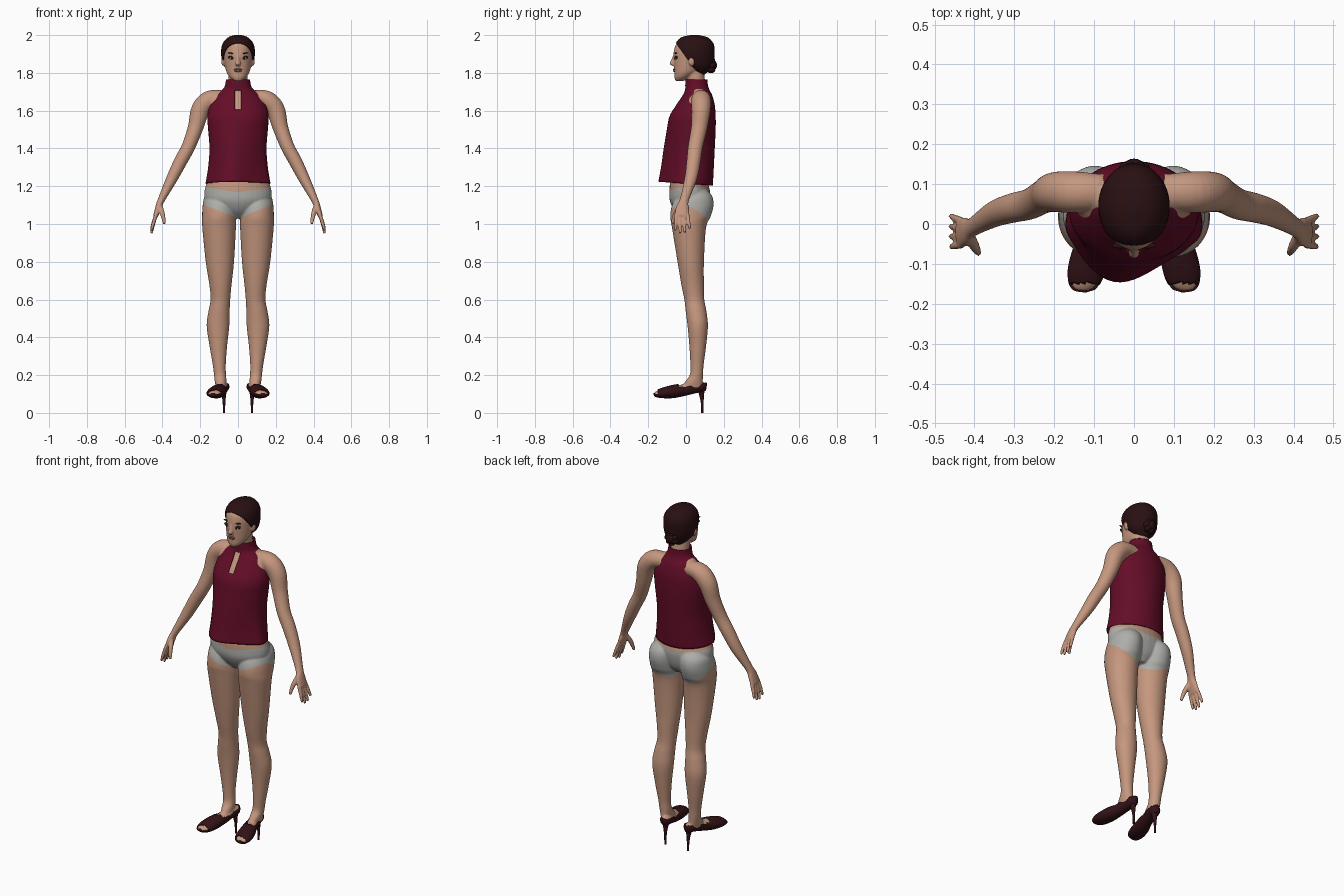
import bpy, bmesh
from math import cos
from mathutils import Vector, Matrix

cube = bpy.data.objects.get("Cube")
if cube:
    bpy.data.objects.remove(cube)

X, Y, Z = Vector((1, 0, 0)), Vector((0, 1, 0)), Vector((0, 0, 1))


def material(name, *rgb):
    mat = bpy.data.materials.new(name)
    mat.use_nodes = True
    mat.diffuse_color = (*rgb, 1)
    for node in mat.node_tree.nodes:
        if node.type == 'BSDF_PRINCIPLED':
            node.inputs["Base Color"].default_value = (*rgb, 1)
            node.inputs["Roughness"].default_value = 0.7
    return mat


skin = material("skin", .56, .31, .21)
lip = material("lip rose", .33, .13, .1)
dark_hair = material("dark brown hair", .022, .005, .006)
burgundy = material("burgundy cloth", .125, .004, .02)
grey = material("grey cloth", .42, .42, .4)
leather = material("dark leather", .032, .006, .008)
white = material("eye white", .6, .56, .52)
black = material("eye dark", .015, .01, .01)


def spline(rows, steps=5):
    """Smooth curve through rows of (x, y, z, width radius, depth radius)."""
    rows = [Vector(r) for r in rows]
    out = []
    for i in range(len(rows) - 1):
        b, c = rows[i], rows[i + 1]
        a, d = rows[max(i - 1, 0)], rows[min(i + 2, len(rows) - 1)]
        for k in range(steps):
            t = k / steps
            out.append(b + (c - a) * t / 2 + (a * 2 - b * 5 + c * 4 - d) * t * t / 2
                       + (b * 3 - a - c * 3 + d) * t ** 3 / 2)
    return out + [rows[-1]]


def loft(bm, rows, flat=True, ref=Y, sides=32, caps=True, side=1):
    """Elliptical rings, level when flat, otherwise square to the path."""
    pts = spline(rows)
    pos = [Vector((p[0] * side, p[1], p[2])) for p in pts]
    rings = []
    for i, (p, c) in enumerate(zip(pts, pos)):
        t = Z if flat else (pos[min(i + 1, len(pos) - 1)] - pos[max(i - 1, 0)]).normalized()
        u = ref.cross(t).normalized()
        v = t.cross(u)
        a, b = max(p[3], .002), max(p[4], .002)
        ring = []
        for k in range(sides):
            ang = k * 6.283185 / sides
            ring.append(bm.verts.new(c + u * a * cos(ang) + v * b * cos(ang - 1.570796)))
        rings.append(ring)
    for lo, hi in zip(rings, rings[1:]):
        for k in range(sides):
            n = (k + 1) % sides
            bm.faces.new((lo[k], lo[n], hi[n], hi[k]))
    if caps:
        bm.faces.new(rings[0])
        bm.faces.new(rings[-1])


def column(bm, rows, **kw):
    """Upright loft on the centre line: rows of (z, y, width, depth)."""
    loft(bm, [(0, y, z, a, b) for z, y, a, b in rows], **kw)


def ball(bm, centre, radii, tilt=0):
    m = Matrix.Translation(centre) @ Matrix.Rotation(tilt, 4, 'Y') @ Matrix.Diagonal((*radii, 1))
    bmesh.ops.create_uvsphere(bm, u_segments=20, v_segments=12, radius=1, matrix=m)


def cut(bm, point, normal, clear=False):
    bmesh.ops.bisect_plane(bm, geom=bm.verts[:] + bm.edges[:] + bm.faces[:], plane_co=point,
                           plane_no=normal, clear_inner=clear)


def drop(bm, rule):
    bad = [f for f in bm.faces if rule(f.calc_center_median())]
    bmesh.ops.delete(bm, geom=bad, context='FACES')


def finish(bm, name, *mats, thick=0):
    bmesh.ops.recalc_face_normals(bm, faces=bm.faces[:])
    for f in bm.faces:
        f.smooth = True
    mesh = bpy.data.meshes.new(name)
    bm.to_mesh(mesh)
    bm.free()
    ob = bpy.data.objects.new(name, mesh)
    bpy.context.scene.collection.objects.link(ob)
    for m in mats:
        mesh.materials.append(m)
    if thick:
        mod = ob.modifiers.new("thickness", 'SOLIDIFY')
        mod.thickness, mod.offset = thick, 0
    return ob


# Body: torso with neck, head, nose
body = bmesh.new()
column(body, [(1.03, .03, .05, .05), (1.07, .025, .12, .085), (1.12, .02, .17, .105),
              (1.17, .02, .178, .108), (1.23, .015, .162, .098), (1.31, .02, .138, .085),
              (1.4, .02, .125, .08), (1.52, .025, .138, .095), (1.6, .045, .145, .098),
              (1.66, .062, .148, .076), (1.695, .066, .11, .056), (1.735, .056, .056, .05),
              (1.79, .048, .05, .049), (1.85, .045, .048, .05)])
column(body, [(1.757, -.035, .018, .02), (1.775, -.02, .042, .041), (1.8, 0, .059, .062),
              (1.83, .015, .068, .078), (1.87, .03, .075, .095), (1.91, .038, .078, .103),
              (1.95, .042, .073, .095), (1.98, .045, .048, .063), (1.993, .045, .02, .03)])
loft(body, [(0, -.056, 1.9, .008, .01), (0, -.066, 1.87, .009, .012),
            (0, -.074, 1.848, .015, .013), (0, -.066, 1.838, .01, .008)], sides=16)

shoe_rows = [(.073, .105, .138, .012, .02), (.076, .085, .14, .028, .027),
             (.083, .04, .135, .031, .03), (.095, -.02, .122, .035, .032),
             (.11, -.075, .112, .043, .032), (.122, -.125, .105, .043, .025),
             (.131, -.155, .1, .032, .016), (.133, -.167, .098, .015, .008)]

for s in (1, -1):
    # Leg and foot
    loft(body, [(.085, .05, 1.19, .05, .05), (.095, .047, 1.15, .08, .09),
                (.099, .036, 1.1, .088, .11), (.1, .024, 1.04, .09, .107),
                (.1, .016, .98, .089, .09), (.096, .025, .8, .075, .07),
                (.093, .035, .68, .059, .06), (.093, .044, .6, .052, .053),
                (.1, .053, .54, .056, .055), (.106, .062, .46, .06, .054),
                (.104, .062, .35, .046, .044), (.099, .058, .25, .034, .035),
                (.095, .055, .2, .032, .035), (.092, .042, .165, .031, .047),
                (.09, .03, .13, .026, .06)], side=s)
    loft(body, [(x, y, z, a * .88, b * .88) for x, y, z, a, b in shoe_rows],
         flat=False, ref=Z, side=s)
    # Arm and palm
    loft(body, [(.08, .08, 1.668, .04, .045), (.15, .08, 1.656, .05, .052),
                (.198, .08, 1.605, .05, .05), (.225, .07, 1.51, .041, .043),
                (.262, .05, 1.41, .036, .039), (.305, .04, 1.33, .035, .037),
                (.35, .025, 1.24, .03, .033), (.405, -.008, 1.13, .019, .024),
                (.42, -.018, 1.09, .017, .034), (.437, -.022, 1.04, .013, .04)],
         flat=False, side=s)
    # Fingers and thumb
    for k, length in enumerate((.08, .095, .09, .07)):
        y = -.052 + k * .02
        tip = y * 1.3 + .01
        loft(body, [(.432, y, 1.055, .01, .01), (.448, (y + tip) / 2, 1.045 - length / 2, .0095, .0095),
                    (.459, tip, 1.045 - length, .0075, .0075)], flat=False, sides=12, side=s)
    loft(body, [(.415, -.025, 1.1, .014, .014), (.4, -.055, 1.055, .013, .013),
                (.39, -.074, 1.0, .008, .008)], flat=False, sides=12, side=s)
    # Ear
    ball(body, (s * .078, .03, 1.862), (.011, .017, .026))

body_ob = finish(body, "body", skin, grey)

# Blend the body parts into one skin
fuse = body_ob.modifiers.new("fuse", 'REMESH')
fuse.mode, fuse.voxel_size = 'VOXEL', .005
soften = body_ob.modifiers.new("soften", 'SMOOTH')
soften.factor, soften.iterations = .5, 4
graph = bpy.context.evaluated_depsgraph_get()
fused = bpy.data.meshes.new_from_object(body_ob.evaluated_get(graph))
body = bmesh.new()
body.from_mesh(fused)
body_ob.modifiers.clear()

# Briefs: cut the waist and leg lines, then colour between them
for s in (1, -1):
    cut(body, (0, 0, 1.168), (-.15 * s, 0, 1))
    cut(body, (0, 0, 1.03), (-.4 * s, 0, 1))
    cut(body, (0, 0, 1.03), (-.4 * s, .6, 1))
for f in body.faces:
    c = f.calc_center_median()
    x = abs(c.x)
    worn = x < .25 and 1.03 + .4 * x - .6 * max(c.y, 0) < c.z < 1.168 + .15 * x
    f.material_index = int(worn)
    f.smooth = True
body.to_mesh(body_ob.data)
body.free()
bpy.data.meshes.remove(fused)

# Halter top with draped hem and keyhole
top = bmesh.new()
column(top, [(1.215, -.005, .17, .145), (1.3, .005, .156, .14), (1.4, .015, .149, .135),
             (1.5, .027, .156, .128), (1.57, .035, .16, .12), (1.63, .05, .146, .1),
             (1.68, .06, .114, .077), (1.712, .059, .079, .062), (1.735, .056, .066, .058),
             (1.765, .055, .062, .056)], sides=64, caps=False)
for v in top.verts:
    low = min(max((1.55 - v.co.z) / .33, 0), 1)
    front = min(max(-v.co.y / .08, 0), 1)
    v.co.y += .02 * low * front * (1 - cos((v.co.x + .06) * 20))
    v.co.z -= .07 * low ** 3 * (v.co.y + .02)
for s in (1, -1):
    cut(top, (s * .017, 0, 0), X)
for z in (1.605, 1.708):
    cut(top, (0, 0, z), Z)
drop(top, lambda c: abs(c.x) < .017 and c.y < .04 and 1.605 < c.z < 1.708)
finish(top, "halter_top", burgundy, thick=.004)

# Hair cap swept back from the hairline
hair = bmesh.new()
column(hair, [(1.795, .075, .03, .025), (1.82, .07, .058, .055), (1.85, .052, .078, .09),
              (1.9, .045, .087, .104), (1.95, .045, .081, .1), (1.985, .045, .053, .07),
              (1.998, .045, .015, .02)], sides=48)
cut(hair, (0, -.05, 1.955), (0, .105, .075), clear=True)
finish(hair, "hair", dark_hair, thick=.005)

# Coiled bun
bun = bmesh.new()
ball(bun, (0, .128, 1.84), (.034, .036, .034))
for k in range(7):
    turn = Matrix.Rotation(k * .8976, 3, 'Y') @ Vector((.026, 0, 0))
    ball(bun, Vector((0, .132, 1.84)) + turn, (.016, .023, .016))
finish(bun, "hair_bun", dark_hair)

# Face
lips = bmesh.new()
ball(lips, (0, -.0605, 1.818), (.021, .008, .005))
ball(lips, (0, -.0605, 1.81), (.018, .008, .006))
finish(lips, "lips", lip)
for s, word in ((1, "left"), (-1, "right")):
    for part, mat, centre, radii, tilt in (
            ("lashes", black, (.034, -.0515, 1.881), (.019, .009, .009), -.1),
            ("eye", white, (.033, -.053, 1.878), (.015, .009, .0065), 0),
            ("iris", black, (.032, -.059, 1.878), (.0065, .005, .0065), 0),
            ("brow", dark_hair, (.036, -.054, 1.904), (.02, .007, .003), -.15)):
        bm = bmesh.new()
        ball(bm, (centre[0] * s, *centre[1:]), radii, tilt * s)
        finish(bm, f"{word}_{part}", mat)

    # Peep-toe shoe with slim heel
    shoe = bmesh.new()
    loft(shoe, shoe_rows, flat=False, ref=Z, side=s)
    drop(shoe, lambda c: c.y > -.045 and c.z > .137 + .2 * max(c.y, 0))
    drop(shoe, lambda c: c.y < -.148 and c.z > .1)
    finish(shoe, f"{word}_shoe", leather, thick=.005)
    heel = bmesh.new()
    loft(heel, [(.074, .086, 0, .006, .006), (.074, .086, .05, .007, .007),
                (.075, .082, .1, .013, .014), (.076, .078, .13, .024, .022)], sides=16, side=s)
    finish(heel, f"{word}_heel", leather)
